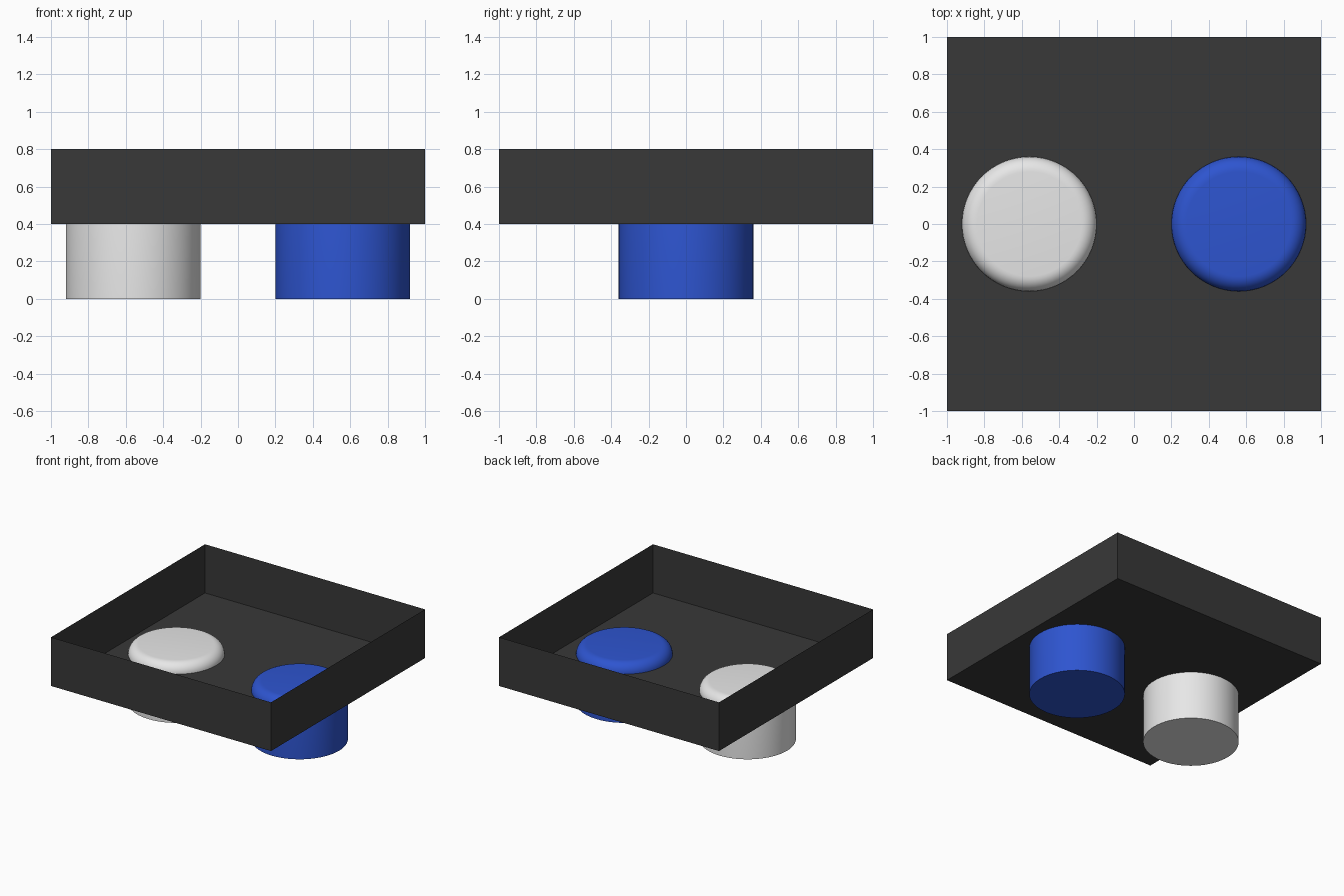
import bpy
import bmesh
import math

cube = bpy.data.objects.get("Cube")
if cube:
    bpy.data.objects.remove(cube, do_unlink=True)


def make_material(name, color):
    mat = bpy.data.materials.new(name)
    mat.use_nodes = True
    mat.diffuse_color = color
    mat.node_tree.nodes["Principled BSDF"].inputs["Base Color"].default_value = color
    return mat


def add_object(name, bm, mat):
    bmesh.ops.recalc_face_normals(bm, faces=bm.faces)
    mesh = bpy.data.meshes.new(name)
    bm.to_mesh(mesh)
    bm.free()
    mesh.materials.append(mat)
    obj = bpy.data.objects.new(name, mesh)
    bpy.context.collection.objects.link(obj)
    return obj


black = make_material("dark grey", (0.04, 0.04, 0.04, 1))
white = make_material("white", (0.8, 0.8, 0.8, 1))
blue = make_material("blue", (0.027, 0.09, 0.63, 1))

# Open tray: a thin-walled box without a lid
bm = bmesh.new()
bmesh.ops.create_cube(bm, size=1)
bmesh.ops.scale(bm, vec=(2, 2, 0.4), verts=bm.verts)
bmesh.ops.translate(bm, vec=(0, 0, 0.6), verts=bm.verts)
lid = [f for f in bm.faces if f.normal.z > 0.5]
bmesh.ops.delete(bm, geom=lid, context="FACES_ONLY")
add_object("tray", bm, black)


# Round button passing through the tray floor, with a rounded top rim
def add_button(name, x, mat, radius=0.36, height=0.48, rounding=0.08):
    bm = bmesh.new()
    bmesh.ops.create_cone(bm, cap_ends=True, segments=64, radius1=radius,
                          radius2=radius, depth=height)
    bmesh.ops.translate(bm, vec=(x, 0, height / 2), verts=bm.verts)
    rim = [e for e in bm.edges if all(v.co.z > height - 0.001 for v in e.verts)]
    bmesh.ops.bevel(bm, geom=rim, offset=rounding, segments=8, profile=0.5,
                    affect="EDGES")
    obj = add_object(name, bm, mat)
    bpy.ops.object.select_all(action="DESELECT")
    obj.select_set(True)
    bpy.context.view_layer.objects.active = obj
    bpy.ops.object.shade_smooth_by_angle(angle=math.radians(35))


add_button("right_button", -0.56, white)
add_button("left_button", 0.56, blue)
